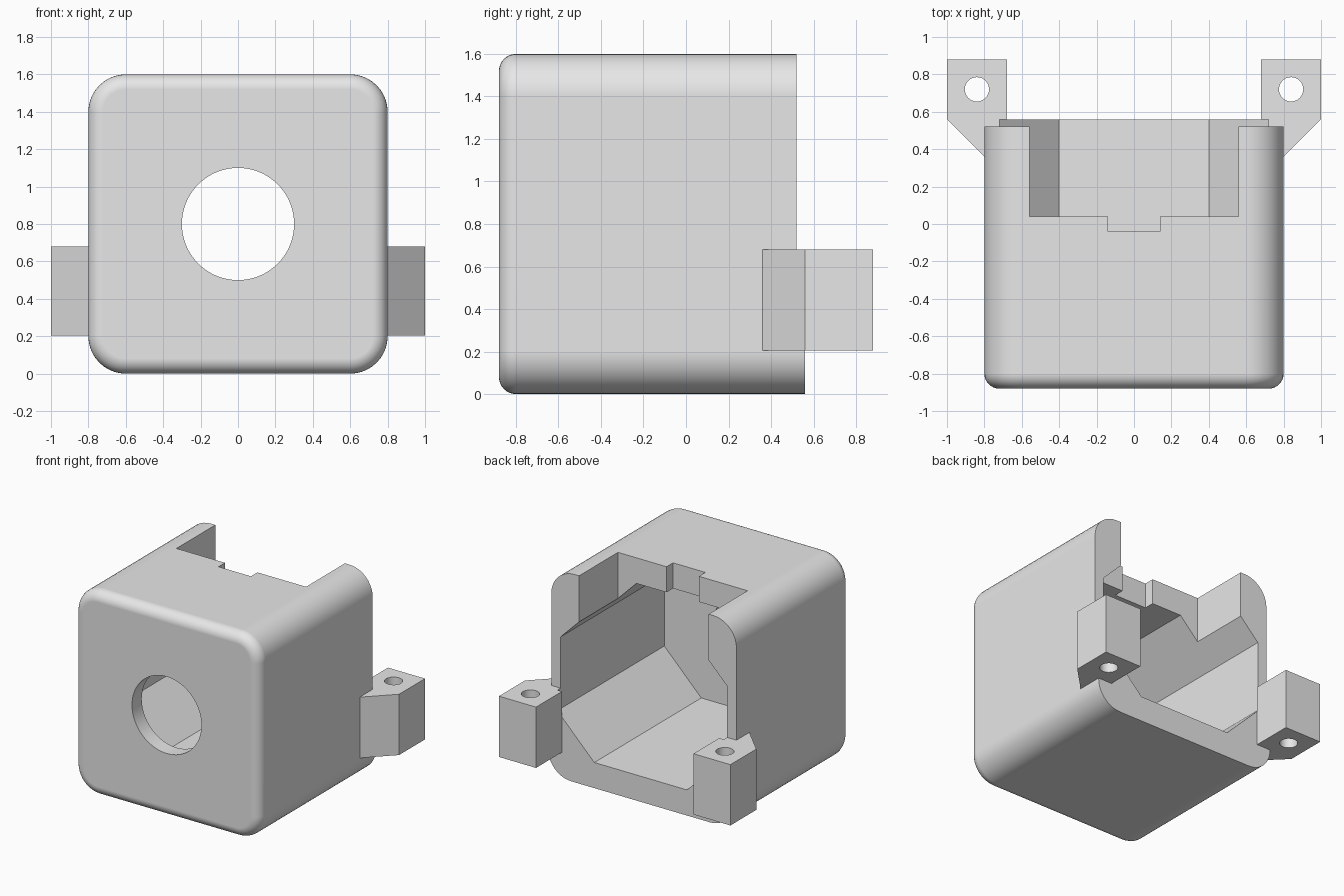
import bpy
import bmesh
import math

cube = bpy.data.objects.get("Cube")
if cube:
    bpy.data.objects.remove(cube, do_unlink=True)

GREY = (0.8, 0.8, 0.8, 1.0)
material = bpy.data.materials.new("light grey")
material.use_nodes = True
material.diffuse_color = GREY
material.node_tree.nodes["Principled BSDF"].inputs["Base Color"].default_value = GREY


def loft(name, rings):
    """Solid through a list of equally long rings, capped at both ends."""
    bm = bmesh.new()
    loops = [[bm.verts.new(p) for p in ring] for ring in rings]
    n = len(loops[0])
    for a, b in zip(loops, loops[1:]):
        for i in range(n):
            j = (i + 1) % n
            bm.faces.new((a[i], a[j], b[j], b[i]))
    bm.faces.new(loops[0])
    bm.faces.new(loops[-1])
    bmesh.ops.recalc_face_normals(bm, faces=bm.faces)
    mesh = bpy.data.meshes.new(name)
    bm.to_mesh(mesh)
    bm.free()
    mesh.materials.append(material)
    obj = bpy.data.objects.new(name, mesh)
    bpy.context.collection.objects.link(obj)
    return obj


def prism_y(name, outline, lo, hi):
    return loft(name, [[(x, y, z) for x, z in outline] for y in (lo, hi)])


def prism_z(name, outline, lo, hi):
    return loft(name, [[(x, y, z) for x, y in outline] for z in (lo, hi)])


def rect(x0, x1, y0, y1):
    return [(x0, y0), (x1, y0), (x1, y1), (x0, y1)]


def circle(cx, cy, r, n):
    angles = [math.tau * i / n for i in range(n)]
    return [(cx + r * math.cos(a), cy + r * math.sin(a)) for a in angles]


def activate(obj):
    bpy.ops.object.select_all(action='DESELECT')
    obj.select_set(True)
    bpy.context.view_layer.objects.active = obj


def cut(obj, cutter):
    """Subtract the cutter from obj, then discard it."""
    cutter.hide_render = True
    mod = obj.modifiers.new("cut", 'BOOLEAN')
    mod.operation = 'DIFFERENCE'
    mod.solver = 'EXACT'
    mod.object = cutter
    activate(obj)
    bpy.ops.object.modifier_apply(modifier=mod.name)
    bpy.data.objects.remove(cutter, do_unlink=True)


def finish(obj):
    activate(obj)
    bpy.ops.object.shade_smooth_by_angle(angle=math.radians(30))
    mod = obj.modifiers.new("clean shading", 'WEIGHTED_NORMAL')
    mod.keep_sharp = True


# Housing: rounded box with a fillet round the front edge
HALF, CORNER, FILLET, MID, STEPS = 0.8, 0.2, 0.08, 0.8, 10
FRONT, BACK = -0.88, 0.56


def rounded_ring(inset, y):
    r, c = CORNER - inset, HALF - CORNER
    ring = []
    for quarter, (sx, sz) in enumerate([(1, 1), (-1, 1), (-1, -1), (1, -1)]):
        for i in range(STEPS + 1):
            a = math.pi / 2 * (quarter + i / STEPS)
            ring.append((sx * c + r * math.cos(a), y, MID + sz * c + r * math.sin(a)))
    return ring


rings = []
for i in range(9):
    a = math.pi / 2 * i / 8
    rings.append(rounded_ring(FILLET * (1 - math.sin(a)),
                              FRONT + FILLET * (1 - math.cos(a))))
rings.append(rounded_ring(0, BACK))
housing = loft("housing", rings)

# Eight-sided cavity, open at the back
cavity = [(0.4, 0.2), (0.72, 0.52), (0.72, 1.08), (0.4, 1.4)]
cavity += [(-x, z) for x, z in reversed(cavity)]
cut(housing, prism_y("cavity_cutter", cavity, -0.76, 1))

# Upper rear edge sits further forward than the lower lip
cut(housing, prism_z("rear_step_cutter", rect(-1.2, 1.2, 0.52, 1), 0.68, 2))

# Stepped notch in the roof
notch = [(0.56, 1), (0.56, 0.04), (0.14, 0.04), (0.14, -0.04)]
notch += [(-x, y) for x, y in reversed(notch)]
cut(housing, prism_z("roof_notch_cutter", notch, 1.2, 2))

# Round front opening
cut(housing, prism_y("front_hole_cutter", circle(0, MID, 0.3, 64), -1, -0.6))
finish(housing)

# Mounting brackets with vertical screw holes
for side, label in ((1, "left"), (-1, "right")):
    outline = [(0.68, 0.88), (1, 0.88), (1, 0.56), (0.8, 0.36),
               (0.76, 0.36), (0.76, 0.56), (0.68, 0.56)]
    bracket = prism_z(label + "_bracket", [(side * x, y) for x, y in outline], 0.205, 0.68)
    cut(bracket, prism_z("screw_hole_cutter", circle(side * 0.84, 0.72, 0.065, 32), 0, 1))
    finish(bracket)
